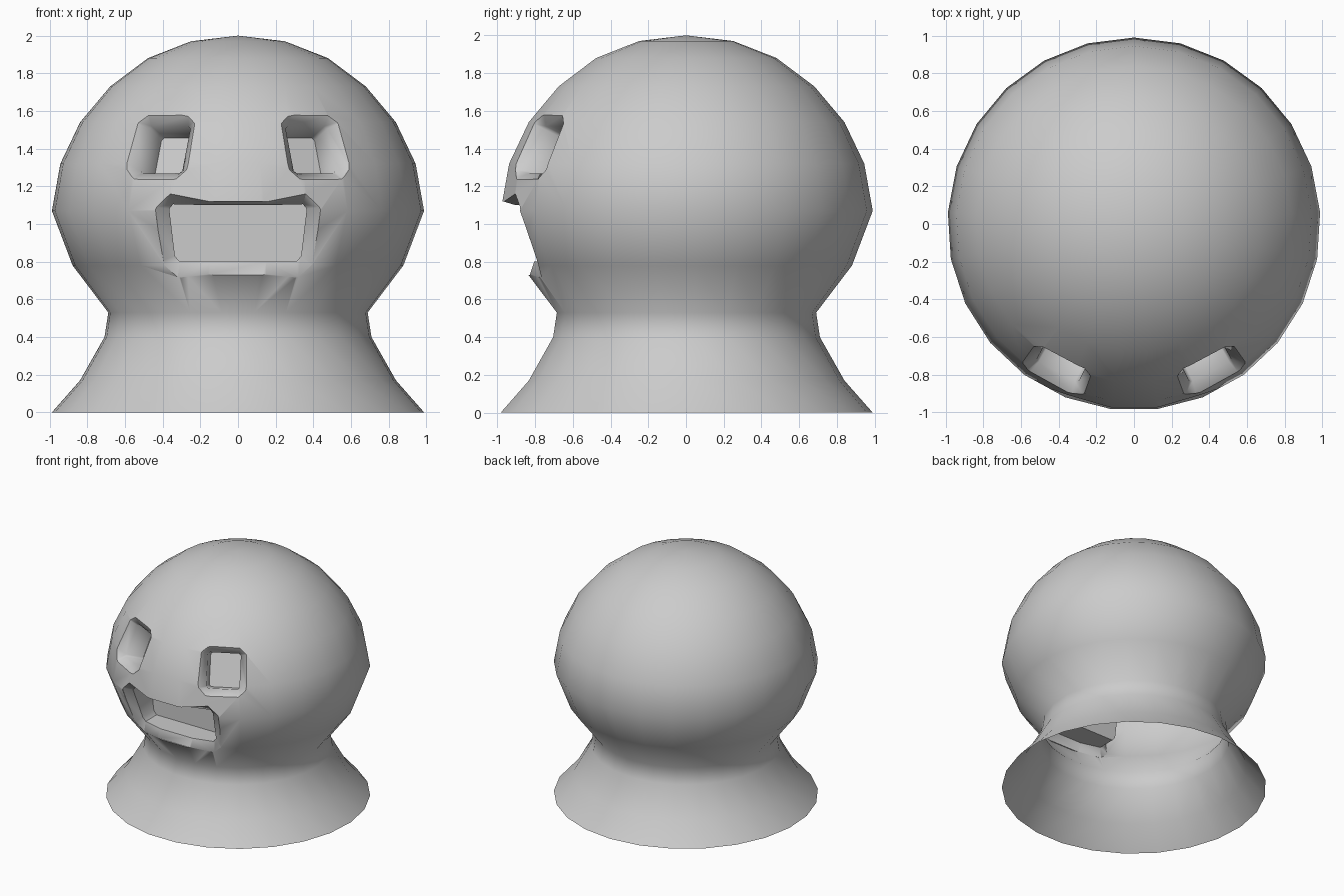
import bpy, bmesh, math
from mathutils import Vector

if "Cube" in bpy.data.objects:
    bpy.data.objects.remove(bpy.data.objects["Cube"])

SEG = 25
PROFILE = [(0.99, 0), (0.84, 0.17), (0.71, 0.40), (0.69, 0.53), (0.88, 0.78), (0.99, 1.07),
           (0.945, 1.32), (0.84, 1.54), (0.68, 1.73), (0.48, 1.88), (0.25, 1.97), (0, 2.0)]


def loft(name, loops):
    """Closed solid skinned through loops of equal point count."""
    bm = bmesh.new()
    rings = [[bm.verts.new(p) for p in loop] for loop in loops]
    n = len(rings[0])
    for a, b in zip(rings, rings[1:]):
        for i in range(n):
            j = (i + 1) % n
            bm.faces.new((a[i], a[j], b[j], b[i]))
    bm.faces.new(rings[0])
    bm.faces.new(rings[-1])
    bmesh.ops.remove_doubles(bm, verts=bm.verts, dist=1e-5)
    bmesh.ops.recalc_face_normals(bm, faces=bm.faces)
    me = bpy.data.meshes.new(name)
    bm.to_mesh(me)
    bm.free()
    ob = bpy.data.objects.new(name, me)
    bpy.context.collection.objects.link(ob)
    return ob


def radius(z):
    for (r0, z0), (r1, z1) in zip(PROFILE, PROFILE[1:]):
        if z0 <= z <= z1:
            return r0 + (r1 - r0) * (z - z0) / (z1 - z0)


def front_y(x, z):
    return -math.sqrt(radius(z) ** 2 - x * x)


# Head and flared neck: turned profile
head = loft("head", [[(r * math.sin(2 * math.pi * i / SEG), r * math.cos(2 * math.pi * i / SEG), z)
                      for i in range(SEG)] for r, z in PROFILE])


# Mouth cutter: bevelled lip, then a straight pocket
def mirrored(half):
    return half + [(-x, z) for x, z in reversed(half)]


outer = mirrored([(0.15, 1.12), (0.36, 1.16), (0.44, 1.09), (0.40, 0.78), (0.32, 0.715), (0.15, 0.73)])
inner = mirrored([(0.15, 1.10), (0.345, 1.105), (0.365, 1.08), (0.335, 0.83), (0.31, 0.80), (0.15, 0.80)])
mouth = loft("mouth_cutter", [
    [(x * 1.05, -1.2, z + (z - 0.94) * 0.05) for x, z in outer],
    [(x, front_y(x, z), z) for x, z in outer],
    [(x, front_y(x, z) + 0.07, z) for x, z in inner],
    [(x, -0.62, z) for x, z in inner]])


# Eye cutters: chamfered rim, then a small rectangular pocket
def eye(side):
    out = Vector((side * 0.42, -0.80, 0.37)).normalized()
    right = Vector((0, 0, 1)).cross(out).normalized()
    up = out.cross(right)
    centre = Vector((side * 0.415, -0.795, 1.42))

    def ring(w, h, c, d):
        pts = [(w, h - c), (w - c, h), (c - w, h), (-w, h - c),
               (-w, c - h), (c - w, -h), (w - c, -h), (w, c - h)]
        return [centre + right * a + up * b + out * d for a, b in pts]

    return loft("eye_cutter", [ring(0.25, 0.26, 0.08, 0.2), ring(0.2, 0.21, 0.07, 0.0),
                               ring(0.125, 0.135, 0.015, -0.07), ring(0.12, 0.13, 0.015, -0.22)])


# Cut the face
bpy.context.view_layer.objects.active = head
head.select_set(True)
for cutter in [mouth, eye(-1), eye(1)]:
    cutter.hide_render = True
    mod = head.modifiers.new("cut", 'BOOLEAN')
    mod.operation = 'DIFFERENCE'
    mod.solver = 'EXACT'
    mod.object = cutter
    bpy.ops.object.modifier_apply(modifier=mod.name)
    bpy.data.objects.remove(cutter)

# Open the underside so the head is a hollow shell
bm = bmesh.new()
bm.from_mesh(head.data)
base = [f for f in bm.faces if all(v.co.z < 1e-4 for v in f.verts)]
bmesh.ops.delete(bm, geom=base, context='FACES')
bm.to_mesh(head.data)
bm.free()
bpy.ops.object.shade_smooth_by_angle(angle=math.radians(50))
